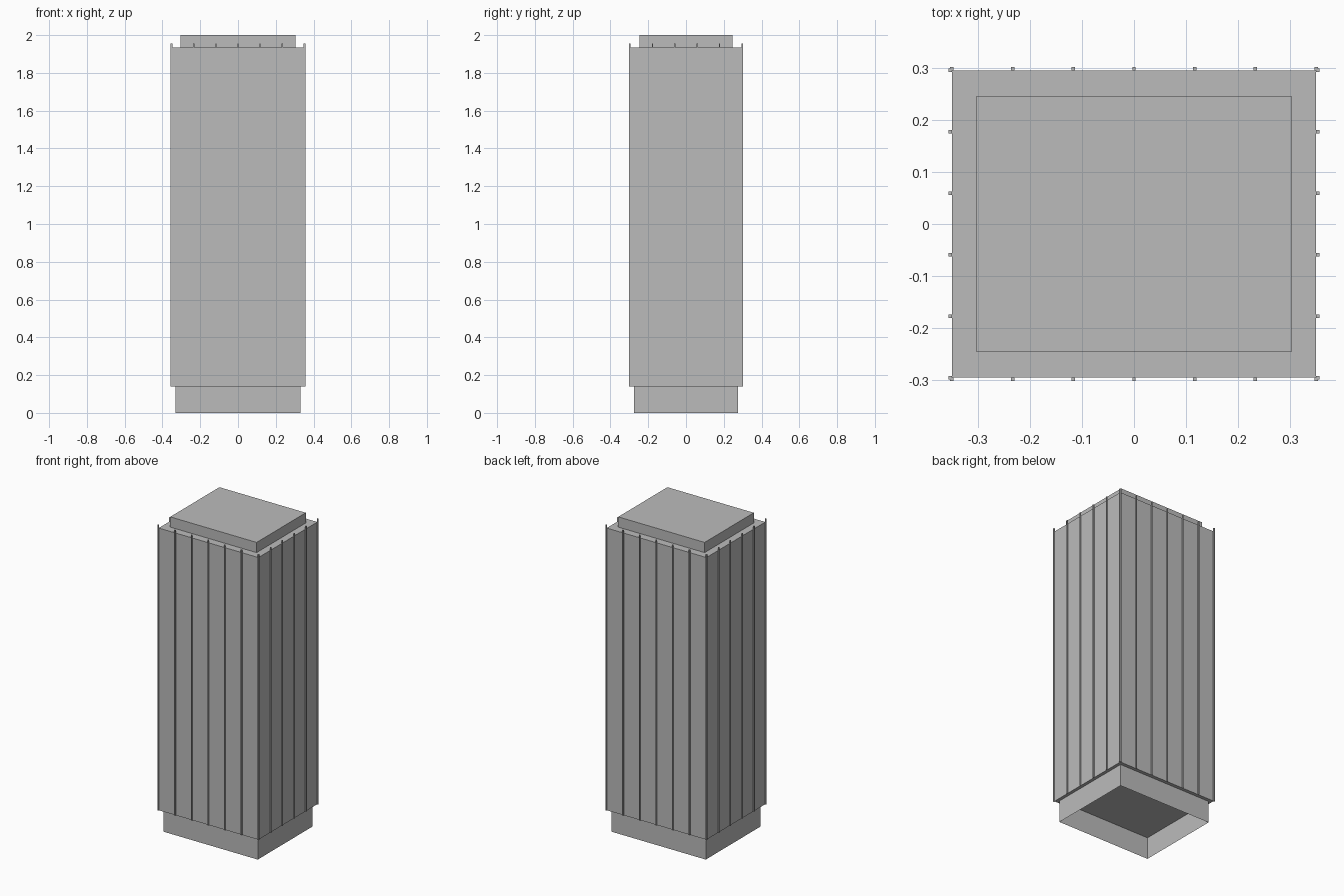
import bpy
import bmesh

# Remove the default cube
cube = bpy.data.objects.get("Cube")
if cube:
    bpy.data.objects.remove(cube, do_unlink=True)

# Single concrete colour
concrete = bpy.data.materials.new("concrete_grey")
concrete.use_nodes = True
grey = (0.5, 0.5, 0.5, 1.0)
concrete.diffuse_color = grey
concrete.node_tree.nodes["Principled BSDF"].inputs["Base Color"].default_value = grey


def add_box(bm, x, y, z0, z1, hx, hy, open_bottom=False):
    """Box centred on x, y with half sizes hx, hy."""
    verts = bmesh.ops.create_cube(bm, size=1)["verts"]
    for v in verts:
        v.co = (x + 2 * hx * v.co.x, y + 2 * hy * v.co.y, z0 if v.co.z < 0 else z1)
    if open_bottom:
        faces = {f for v in verts for f in v.link_faces}
        bottom = [f for f in faces if all(v.co.z == z0 for v in f.verts)]
        bmesh.ops.delete(bm, geom=bottom, context="FACES_ONLY")


def finish(bm, name):
    mesh = bpy.data.meshes.new(name)
    bm.to_mesh(mesh)
    bm.free()
    mesh.materials.append(concrete)
    obj = bpy.data.objects.new(name, mesh)
    bpy.context.collection.objects.link(obj)


def block(name, z0, z1, hx, hy, open_bottom=False):
    bm = bmesh.new()
    add_box(bm, 0, 0, z0, z1, hx, hy, open_bottom)
    finish(bm, name)


BODY_X, BODY_Y = 0.351, 0.296
BASE_TOP, ROOF, FIN_TOP = 0.14, 1.935, 1.956
FIN = 0.0033

# Recessed hollow base, tower shaft and roof cap
block("base", 0, BASE_TOP, 0.331, 0.274, open_bottom=True)
block("tower_body", BASE_TOP, ROOF, BODY_X, BODY_Y)
block("roof_cap", ROOF, 2.0, 0.304, 0.247)

# Vertical fins, seven on the wide sides and six on the narrow sides
for name, side in (("front_fins", -1), ("back_fins", 1)):
    bm = bmesh.new()
    for i in range(7):
        x = BODY_X * (i / 3 - 1)
        add_box(bm, x, side * (BODY_Y + FIN), BASE_TOP, FIN_TOP, FIN, FIN)
    finish(bm, name)

for name, side in (("right_fins", -1), ("left_fins", 1)):
    bm = bmesh.new()
    for i in range(6):
        y = BODY_Y * (i / 2.5 - 1)
        add_box(bm, side * (BODY_X + FIN), y, BASE_TOP, FIN_TOP, FIN, FIN)
    finish(bm, name)
